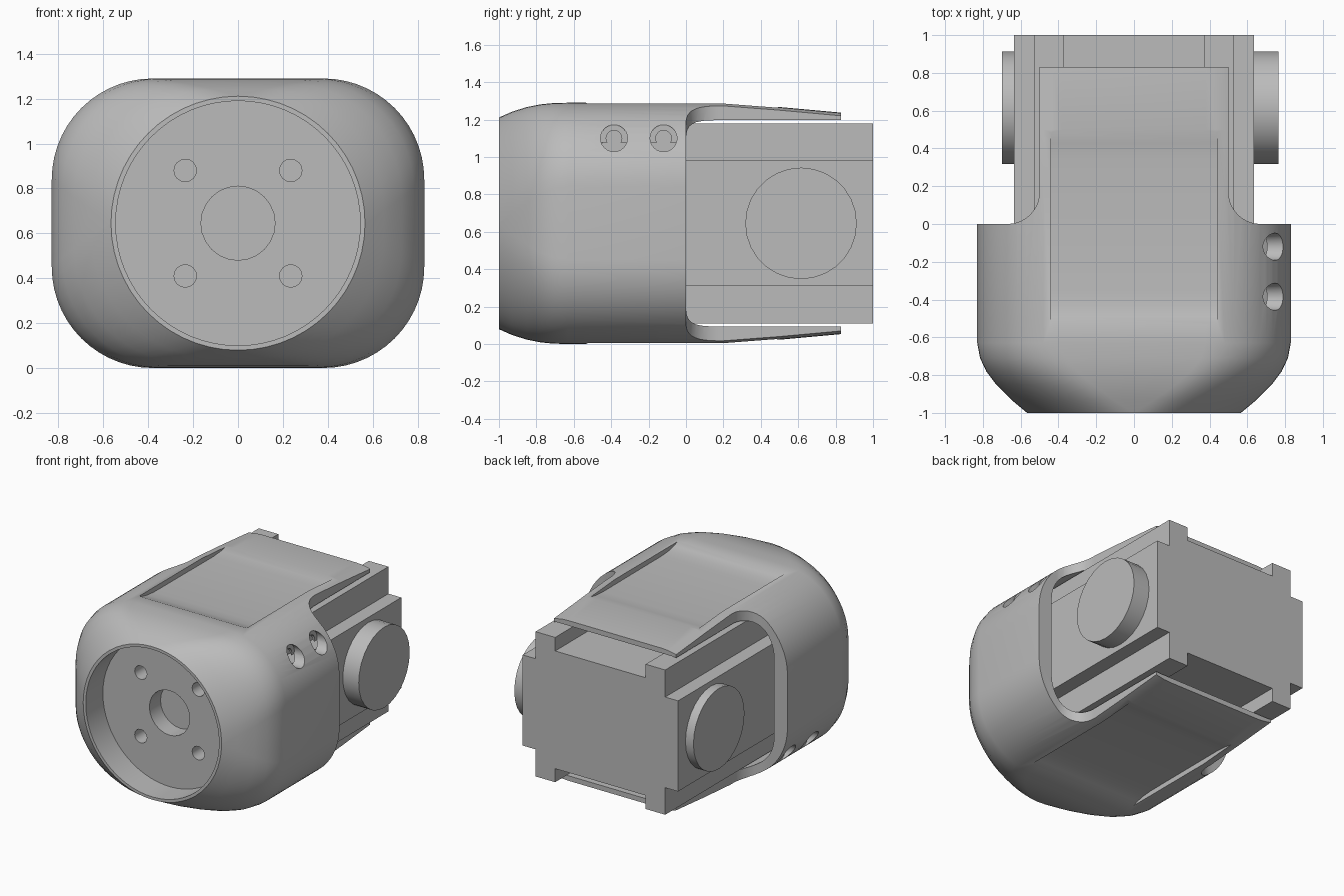
import bpy, bmesh, math
from mathutils import Vector

MID = 0.645  # height of the long axis

cube = bpy.data.objects.get("Cube")
if cube:
    bpy.data.objects.remove(cube, do_unlink=True)

grey = bpy.data.materials.new("plain_grey")
grey.use_nodes = True
colour = (0.5, 0.5, 0.5, 1)
grey.diffuse_color = colour
grey.node_tree.nodes["Principled BSDF"].inputs["Base Color"].default_value = colour


def loft(name, rings):
    """Skin matching rings of points and cap both ends."""
    bm = bmesh.new()
    loops = [[bm.verts.new(p) for p in ring] for ring in rings]
    n = len(loops[0])
    for a, b in zip(loops, loops[1:]):
        for i in range(n):
            j = (i + 1) % n
            bm.faces.new((a[i], a[j], b[j], b[i]))
    bm.faces.new(loops[0])
    bm.faces.new(loops[-1])
    bmesh.ops.recalc_face_normals(bm, faces=bm.faces)
    mesh = bpy.data.meshes.new(name)
    bm.to_mesh(mesh)
    bm.free()
    obj = bpy.data.objects.new(name, mesh)
    bpy.context.collection.objects.link(obj)
    mesh.materials.append(grey)
    return obj


def prism(name, outline, axis, start, end):
    """Extrude a 2D outline along one axis."""
    place = {"x": lambda u, v, t: (t, u, v),
             "y": lambda u, v, t: (u, t, v),
             "z": lambda u, v, t: (u, v, t)}[axis]
    return loft(name, [[place(u, v, t) for u, v in outline] for t in (start, end)])


def circle(u, v, r, n=24):
    return [(u + r * math.cos(math.tau * i / n), v + r * math.sin(math.tau * i / n))
            for i in range(n)]


def rounded_ring(y, half_w, half_h, r, steps=14):
    """Rounded rectangle across the long axis."""
    ring = []
    for q, (sx, sz) in enumerate(((1, 1), (-1, 1), (-1, -1), (1, -1))):
        for i in range(steps + 1):
            a = math.pi / 2 * (q + i / steps)
            ring.append(Vector((sx * (half_w - r) + r * math.cos(a), y,
                                MID + sz * (half_h - r) + r * math.sin(a))))
    return ring


def cut(target, cutter):
    mod = target.modifiers.new("cut", "BOOLEAN")
    mod.operation = "DIFFERENCE"
    mod.solver = "EXACT"
    mod.object = cutter
    bpy.context.view_layer.objects.active = target
    bpy.ops.object.modifier_apply(modifier=mod.name)
    bpy.data.objects.remove(cutter, do_unlink=True)


def smooth(obj):
    bpy.ops.object.select_all(action="DESELECT")
    obj.select_set(True)
    bpy.context.view_layer.objects.active = obj
    bpy.ops.object.shade_smooth_by_angle(angle=math.radians(28))


# Housing: round nose growing into a rounded box, tapering along the tongues
sections = [(-1, .566, .566, .565), (-.93, .65, .597, .54), (-.85, .73, .622, .51),
            (-.78, .782, .636, .48), (-.71, .815, .643, .46), (-.63, .83, .645, .45),
            (.2, .83, .645, .45), (.5, .83, .622, .45), (.83, .83, .592, .45)]
housing = loft("housing", [rounded_ring(*s) for s in sections])

# Inner cavity, open at the back
cut(housing, loft("cavity", [rounded_ring(y, .72, .555, .26) for y in (-.6, 1.1)]))

# Side openings that leave the top and bottom tongues
for side in (1, -1):
    fillet = [(.67 - .17 * math.cos(a), .17 - .17 * math.sin(a))
              for a in (math.pi / 2 * i / 10 for i in range(11))]
    outline = [(.5, 1.1)] + fillet + [(1, 0), (1, 1.1)]
    cut(housing, prism("side_opening", [(side * x, y) for x, y in outline], "z", -.2, 1.5))

# Shallow thumb recesses on top and bottom
dip = [(-.58, .7), (-.535, .645), (-.49, .625), (-.43, .612), (-.35, .605),
       (.34, .602), (.43, .609), (.5, .622), (.54, .7)]
for side in (1, -1):
    cut(housing, prism("panel_recess", [(y, MID + side * z) for y, z in dip],
                       "x", -.44, .44))

# Front socket with a centre bore and four screw holes
cut(housing, prism("socket", circle(0, MID, .545, 64), "y", -1.1, -.8))
cut(housing, prism("centre_bore", circle(0, MID, .165, 24), "y", -.9, -.67))
for x in (-.235, .235):
    for z in (-.235, .235):
        cut(housing, prism("screw_hole", circle(x, MID + z, .05, 16), "y", -.9, -.68))

# Counterbored side holes: upper left and lower right
for side in (1, -1):
    for y in (-.12, -.385):
        z = MID + side * .455
        cut(housing, prism("counterbore", circle(y, z, .072), "x", side * .68, side * 1))
        cut(housing, prism("side_hole", circle(y, z, .042, 16), "x", side * .5, side * .9))
smooth(housing)

# Motor block with stepped corners
quarter = [(.635, .335), (.53, .335), (.53, .535), (.37, .535), (.37, .435)]
half = quarter + [(-x, z) for x, z in reversed(quarter)]
section = half + [(-x, -z) for x, z in half]
prism("motor_block", [(x, MID + z) for x, z in section], "y", -.45, 1)

# Pivot discs on both sides
smooth(prism("left_pivot_disc", circle(.615, MID, .298, 28), "x", .6, .765))
smooth(prism("right_pivot_disc", circle(.615, MID, .298, 28), "x", -.7, -.6))
